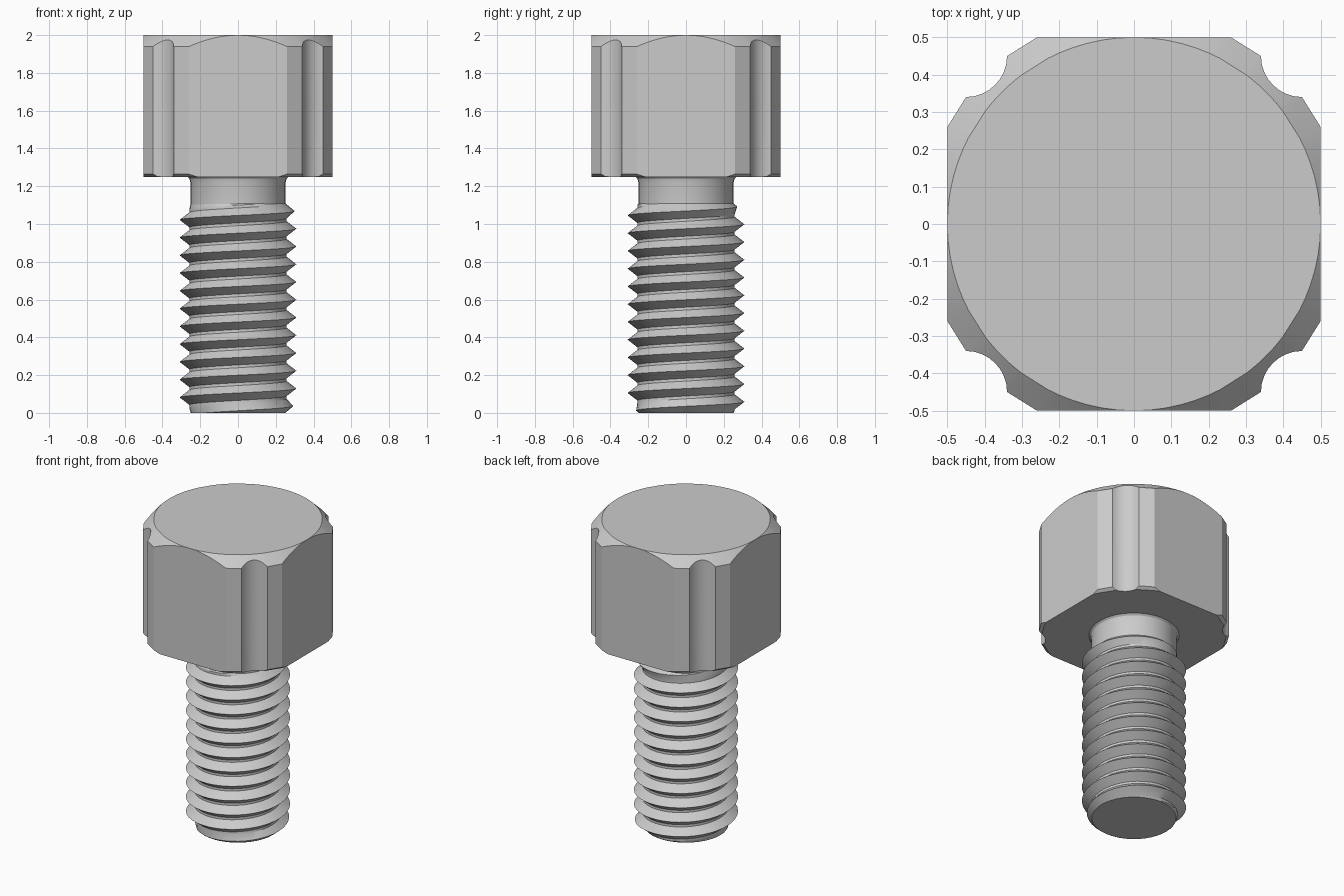
import bpy, bmesh
from math import cos, sin, pi, hypot

cube = bpy.data.objects.get("Cube")
if cube:
    bpy.data.objects.remove(cube, do_unlink=True)

steel = bpy.data.materials.new("grey steel")
steel.use_nodes = True
steel.diffuse_color = (0.6, 0.6, 0.6, 1)
steel.node_tree.nodes["Principled BSDF"].inputs["Base Color"].default_value = (0.6, 0.6, 0.6, 1)


def build(name, rings, closed=True):
    """Skin a stack of vertex rings, cap the ends and shade by angle."""
    bm = bmesh.new()
    grid = [[bm.verts.new(p) for p in ring] for ring in rings]
    n = len(grid[0])
    for low, high in zip(grid, grid[1:]):
        for i in range(n if closed else n - 1):
            j = (i + 1) % n
            bm.faces.new((low[i], low[j], high[j], high[i]))
    bmesh.ops.remove_doubles(bm, verts=bm.verts, dist=0.0005)
    bmesh.ops.dissolve_degenerate(bm, edges=bm.edges, dist=0.0002)
    bmesh.ops.holes_fill(bm, edges=[e for e in bm.edges if e.is_boundary], sides=0)
    bmesh.ops.recalc_face_normals(bm, faces=bm.faces)
    mesh = bpy.data.meshes.new(name)
    bm.to_mesh(mesh)
    bm.free()
    mesh.materials.append(steel)
    obj = bpy.data.objects.new(name, mesh)
    bpy.context.collection.objects.link(obj)
    bpy.ops.object.select_all(action="DESELECT")
    obj.select_set(True)
    bpy.context.view_layer.objects.active = obj
    bpy.ops.object.shade_smooth_by_angle(angle=pi / 6)
    return obj


# Head: square outline with clipped corners and a round groove in each corner
HALF, FLAT, GROOVE, CENTRE = 0.5, 0.26, 0.11, 0.45
side = [(HALF, -FLAT + 2 * FLAT * i / 12) for i in range(13)]
for i in range(9):
    a = -pi / 2 - i * pi / 16
    side.append((CENTRE + GROOVE * cos(a), CENTRE + GROOVE * sin(a)))
outline = []
for q in range(4):
    c, s = cos(q * pi / 2), sin(q * pi / 2)
    outline += [(x * c - y * s, x * s + y * c) for x, y in side]


def rim(limit, z):
    """Outline pulled in to a circle of the given radius."""
    ring = []
    for x, y in outline:
        f = min(1, limit / hypot(x, y))
        ring.append((x * f, y * f, z))
    return ring


def chamfer(limit, z, slope):
    """Outline following a cone that cuts the corners."""
    return [(x, y, z + slope * max(0, hypot(x, y) - limit)) for x, y in outline]


build("head", [rim(0.545, 1.25), chamfer(0.545, 1.25, 0.8),
               chamfer(0.5, 2, -0.95), rim(0.5, 2)])

# Neck: plain cylinder with a small fillet under the head
SEGS = 40
neck = [(0.252, 1.06), (0.252, 1.22), (0.257, 1.24), (0.27, 1.252)]
build("neck", [[(r * cos(2 * pi * i / SEGS), r * sin(2 * pi * i / SEGS), z)
                for i in range(SEGS)] for r, z in neck])

# Threaded shank: helical crests and roots, tapered at both ends
PITCH, TOP, CORE = 0.094, 1.11, 0.25
section = [(0, 0.309), (0.42, 0.258), (0.58, 0.258)]
rings = []
for turn in range(-2, 14):
    for part, radius in section:
        ring = []
        for i in range(SEGS + 1):
            a = 2 * pi * i / SEGS
            z = PITCH * (turn + part + i / SEGS) + 0.035
            z = min(max(z, 0), TOP)
            r = min(radius, CORE + 1.2 * z, CORE + 1.2 * (TOP - z))
            ring.append((r * cos(a), r * sin(a), z))
        rings.append(ring)
build("threaded_shank", rings, closed=False)
